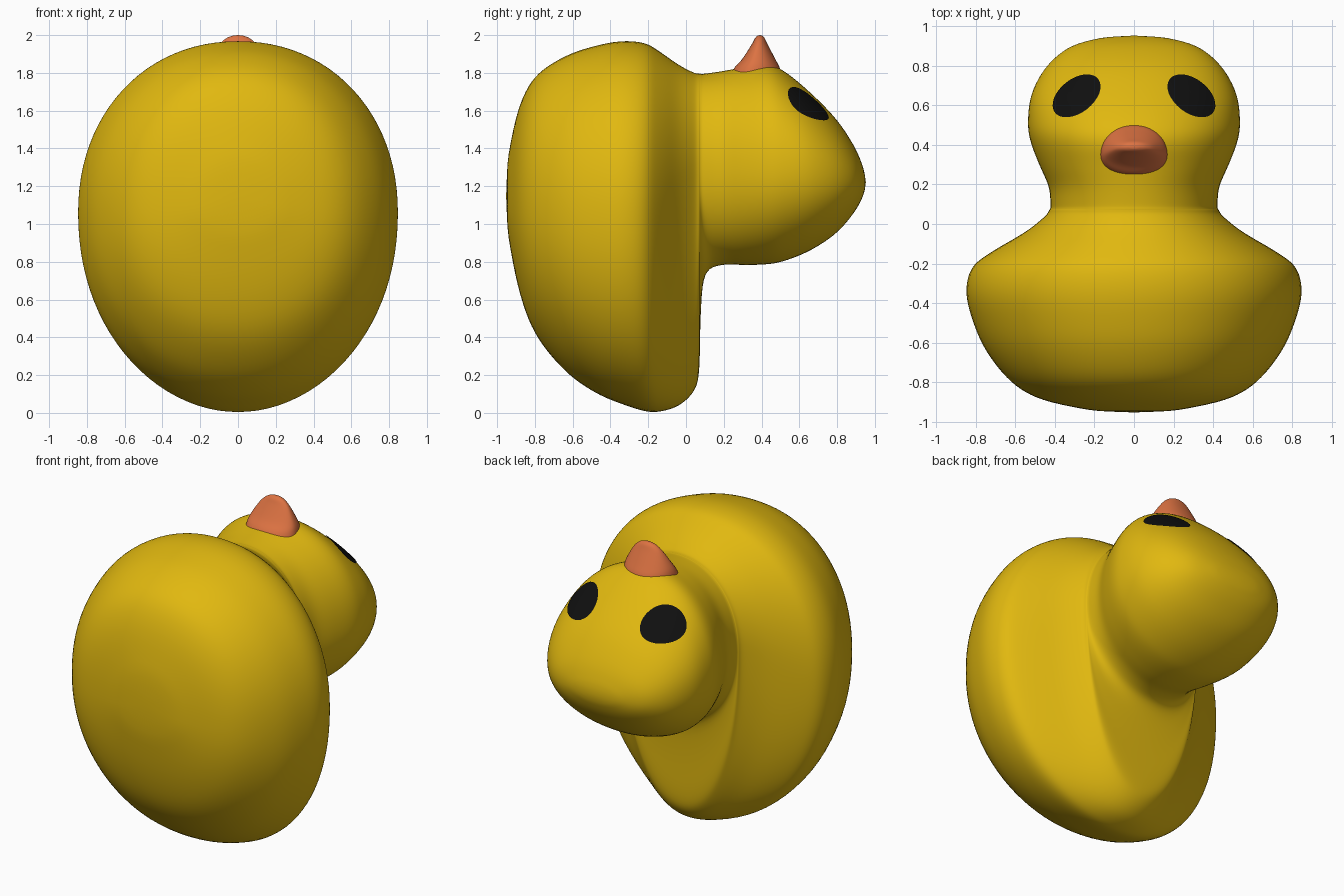
import bpy, bmesh, math
from mathutils import Vector
from mathutils.bvhtree import BVHTree

if "Cube" in bpy.data.objects:
    bpy.data.objects.remove(bpy.data.objects["Cube"])


def material(name, rgb):
    m = bpy.data.materials.new(name)
    m.diffuse_color = (*rgb, 1)
    m.use_nodes = True
    m.node_tree.nodes["Principled BSDF"].inputs["Base Color"].default_value = m.diffuse_color
    return m


yellow = material("yellow", (0.75, 0.48, 0.005))
orange = material("orange", (0.72, 0.17, 0.055))
black = material("black", (0.005, 0.005, 0.005))


def finish(bm, name, mat):
    bmesh.ops.recalc_face_normals(bm, faces=bm.faces)
    for f in bm.faces:
        f.smooth = True
    me = bpy.data.meshes.new(name)
    bm.to_mesh(me)
    bm.free()
    me.materials.append(mat)
    ob = bpy.data.objects.new(name, me)
    bpy.context.collection.objects.link(ob)
    return ob


def refine(rows, steps=3):
    """Add smooth in-between rows (Catmull-Rom)."""
    out = []
    for k in range(len(rows) - 1):
        quad = [rows[max(k - 1, 0)], rows[k], rows[k + 1], rows[min(k + 2, len(rows) - 1)]]
        for i in range(steps):
            f = i / steps
            out.append([b + 0.5 * f * (c - a + f * (2 * a - 5 * b + 4 * c - d + f * (3 * (b - c) + d - a)))
                        for a, b, c, d in zip(*quad)])
    return out + [list(rows[-1])]


def loft(name, slices, level, start, end, place, mat, power=2.1, n=48):
    """Skin egg-shaped slices (station, half width, low, high)."""
    bm = bmesh.new()
    rings = []
    for t, w, lo, hi in refine(slices):
        mid = level(t)
        ring = []
        for i in range(n):
            a = 2 * math.pi * i / n
            c, s = math.cos(a), math.sin(a)
            u = w * math.copysign(abs(c) ** (2 / power), c)
            v = mid + (hi - mid if s > 0 else mid - lo) * math.copysign(abs(s) ** (2 / power), s)
            ring.append(bm.verts.new(place(u, v, t)))
        rings.append(ring)
    for a, b in zip(rings, rings[1:]):
        for i in range(n):
            j = (i + 1) % n
            bm.faces.new((a[i], a[j], b[j], b[i]))
    for ring, tip in ((rings[0], start), (rings[-1], end)):
        v = bm.verts.new(tip)
        for i in range(n):
            bm.faces.new((ring[i], ring[(i + 1) % n], v))
    ob = finish(bm, name, mat)
    sub = ob.modifiers.new("smooth", 'SUBSURF')
    sub.levels = sub.render_levels = 1
    return ob


def body_level(y):
    """Height of the widest line: low on the body, higher on the neck and head."""
    f = min(max((y + 0.25) / 0.32, 0), 1)
    return 1.06 + 0.22 * f * f * (3 - 2 * f) - 0.17 * max(y - 0.6, 0) + 0.12 * max(-0.6 - y, 0)


# Body, neck and head in one skin, sliced along y
body_slices = [
    (-0.945, 0.20, 0.96, 1.34), (-0.89, 0.46, 0.67, 1.60),
    (-0.80, 0.62, 0.42, 1.78), (-0.64, 0.75, 0.22, 1.89),
    (-0.48, 0.82, 0.105, 1.945), (-0.34, 0.85, 0.045, 1.97),
    (-0.22, 0.82, 0.007, 1.96), (-0.14, 0.72, 0.004, 1.915),
    (-0.04, 0.55, 0.035, 1.845), (0.04, 0.45, 0.11, 1.803),
    (0.07, 0.43, 0.22, 1.797), (0.077, 0.425, 0.5, 1.797),
    (0.10, 0.423, 0.73, 1.797), (0.19, 0.432, 0.782, 1.81),
    (0.30, 0.48, 0.782, 1.83), (0.42, 0.525, 0.785, 1.85),
    (0.52, 0.537, 0.803, 1.81), (0.66, 0.518, 0.86, 1.695),
    (0.80, 0.44, 0.955, 1.55), (0.90, 0.315, 1.075, 1.395),
    (0.944, 0.15, 1.165, 1.28),
]
body = loft("body_and_head", body_slices, body_level, (0, -0.953, 1.15), (0, 0.953, 1.22),
            lambda u, v, t: (u, t, v), yellow)

# Beak, sliced along z
beak_slices = [
    (1.74, 0.18, 0.22, 0.52), (1.82, 0.168, 0.25, 0.50), (1.87, 0.15, 0.295, 0.475),
    (1.95, 0.10, 0.347, 0.433), (1.985, 0.06, 0.366, 0.416), (1.998, 0.025, 0.38, 0.402),
]
loft("beak", beak_slices, lambda z: 0.391 + 0.2 * min(z - 2, 0),
     (0, 0.34, 1.74), (0, 0.391, 2.0), lambda u, v, t: (u, v, t), orange, n=32)

# Eyes: thin oval plates draped over the head
bpy.context.view_layer.update()
tree = BVHTree.FromObject(body, bpy.context.evaluated_depsgraph_get())


def eye(name, side, rings=6, n=32):
    tilt = math.radians(38)
    bm = bmesh.new()

    def drape(r, a):
        p, q = 0.137 * r * math.cos(a), 0.085 * r * math.sin(a)
        x = side * (0.288 - p * math.cos(tilt) + q * math.sin(tilt))
        y = 0.645 + p * math.sin(tilt) + q * math.cos(tilt)
        hit, normal, _, _ = tree.ray_cast(Vector((x, y, 3)), Vector((0, 0, -1)))
        return bm.verts.new(hit + normal * 0.005)

    centre = drape(0, 0)
    prev = None
    for k in range(1, rings + 1):
        ring = [drape(k / rings, 2 * math.pi * i / n) for i in range(n)]
        for i in range(n):
            j = (i + 1) % n
            bm.faces.new((prev[i], prev[j], ring[j], ring[i]) if prev else (centre, ring[i], ring[j]))
        prev = ring
    ob = finish(bm, name, black)
    if ob.data.polygons[0].normal.z < 0:
        ob.data.flip_normals()


eye("left_eye", -1)
eye("right_eye", 1)
